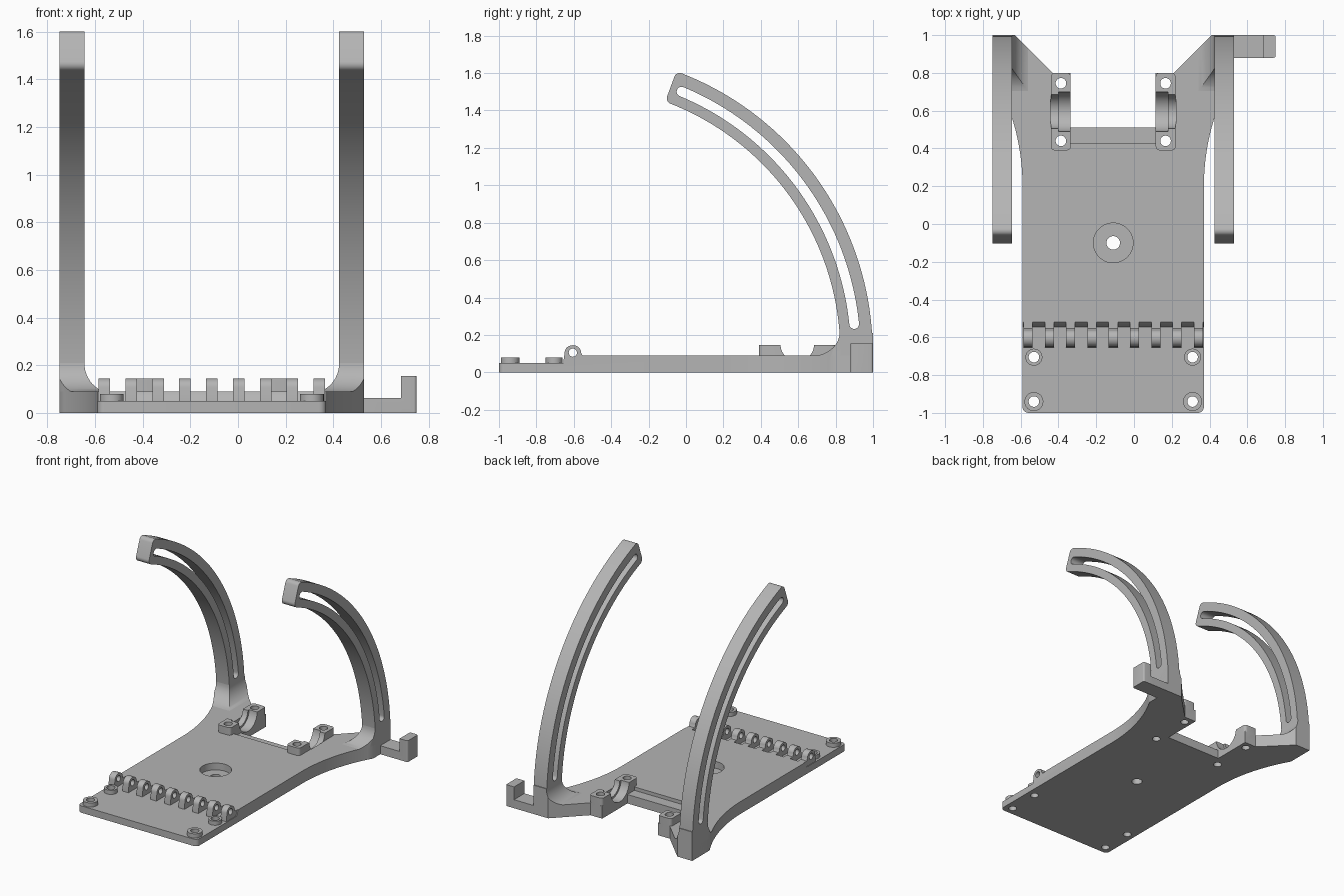
import bpy, bmesh
from math import sin, cos, pi, radians, sqrt

if "Cube" in bpy.data.objects:
    bpy.data.objects.remove(bpy.data.objects["Cube"])

C = -0.11                  # middle line of the bracket
PIN_Y, PIN_Z = -0.605, 0.105   # hinge axis, also the centre of the arms

grey = bpy.data.materials.new("plain_grey")
grey.use_nodes = True
colour = (0.46, 0.46, 0.46, 1)
grey.diffuse_color = colour
grey.node_tree.nodes["Principled BSDF"].inputs["Base Color"].default_value = colour


def prism(name, pts, axis, *spans):
    """Extrude a 2D profile along an axis over one or more spans."""
    place = {"x": lambda p, d: (d, p[0], p[1]),
             "y": lambda p, d: (p[0], d, p[1]),
             "z": lambda p, d: (p[0], p[1], d)}[axis]
    bm = bmesh.new()
    for lo, hi in spans:
        a = [bm.verts.new(place(p, lo)) for p in pts]
        b = [bm.verts.new(place(p, hi)) for p in pts]
        bm.faces.new(a)
        bm.faces.new(b[::-1])
        for i in range(len(pts)):
            j = (i + 1) % len(pts)
            bm.faces.new((a[i], b[i], b[j], a[j]))
    bmesh.ops.recalc_face_normals(bm, faces=bm.faces)
    me = bpy.data.meshes.new(name)
    bm.to_mesh(me)
    bm.free()
    me.materials.append(grey)
    ob = bpy.data.objects.new(name, me)
    bpy.context.collection.objects.link(ob)
    return ob


def combine(ob, other, operation="DIFFERENCE"):
    """Apply a boolean and discard the tool object."""
    mod = ob.modifiers.new("bool", "BOOLEAN")
    mod.operation, mod.object, mod.solver = operation, other, "EXACT"
    bpy.context.view_layer.objects.active = ob
    bpy.ops.object.modifier_apply(modifier=mod.name)
    bpy.data.objects.remove(other)


def steps(a, b, n):
    return [a + (b - a) * i / n for i in range(n + 1)]


def circle(u, v, r, n=32):
    return [(u + r * cos(2 * pi * i / n), v + r * sin(2 * pi * i / n)) for i in range(n)]


def rect(u0, u1, v0, v1, r=0):
    corners = [(u1, v1, 0, -1, -1), (u0, v1, 1, 1, -1), (u0, v0, 2, 1, 1), (u1, v0, 3, -1, 1)]
    if not r:
        return [c[:2] for c in corners]
    return [(u + su * r + r * cos(t), v + sv * r + r * sin(t))
            for u, v, q, su, sv in corners for t in steps(q * pi / 2, (q + 1) * pi / 2, 5)]


def polar(r, a):
    return (PIN_Y + r * cos(a), PIN_Z + r * sin(a))


def span(s, a, b):
    return tuple(sorted((C + s * a, C + s * b)))


# Outline of the base: straight sides, flared rear, notch for the rollers
flare = 1.2
half = [(0.45 + 0.03 * cos(t), -0.97 + 0.03 * sin(t)) for t in steps(-pi / 2, 0, 5)]
half += [(0.48 + d, 0.2 + sqrt(2 * flare * d - d * d))
         for d in (0.16 * t * t for t in steps(0, 1, 16))]
half += [(0.64, 1), (0.52, 1), (0.32, 0.8), (0.225, 0.8), (0.225, 0.51)]
outline = [(C + x, y) for x, y in half] + [(C - x, y) for x, y in reversed(half)]

base = prism("base_plate", outline, "z", (0, 0.09))
# Lowered front tray and lowered strip beside the notch
tray = [(-1.2, 0.05), (-0.545, 0.05), (-0.535, 0.075), (-0.515, 0.095), (-0.515, 0.2), (-1.2, 0.2)]
combine(base, prism("tray_cutter", tray, "x", (-1, 1)))
combine(base, prism("strip_cutter", rect(C - 0.225, C + 0.225, 0.43, 0.6), "z", (0.065, 0.2)))
# Centre screw seat
combine(base, prism("seat_cutter", circle(C, -0.1, 0.105, 48), "z", (0.04, 0.2)))
combine(base, prism("centre_hole", circle(C, -0.1, 0.036), "z", (-0.1, 0.2)))

for s, side in ((1, "left"), (-1, "right")):
    # Tray screw bosses
    for y, r in ((-0.705, 0.045), (-0.94, 0.05)):
        combine(base, prism("boss", circle(C + s * 0.42, y, r), "z", (0.03, 0.08)), "UNION")
        combine(base, prism("hole", circle(C + s * 0.42, y, 0.028), "z", (-0.1, 0.2)))

    # Roller saddle with stepped bore and two screw holes
    x0, x1 = span(s, 0.225, 0.33)
    combine(base, prism("saddle", rect(x0, x1, 0.39, 0.8, 0.02), "z", (0.04, 0.145)), "UNION")
    combine(base, prism("wide_bore", circle(0.595, 0.15, 0.105, 48), "x", span(s, 0.15, 0.29)))
    combine(base, prism("narrow_bore", circle(0.595, 0.15, 0.09, 48), "x", span(s, 0.28, 0.332)))
    for y in (0.44, 0.745):
        combine(base, prism("hole", circle(C + s * 0.277, y, 0.028), "z", (-0.1, 0.3)))

    # Curved arm with rounded tip
    ro, ri, tip, rr = 1.603, 1.43, radians(69.8), 0.03
    prof = [(0.998, 0)] + [polar(ro, a) for a in steps(0, tip - rr / ro, 40)]
    prof += [polar(ro - rr + rr * cos(t), tip - rr / ro * (1 - sin(t)))
             for t in steps(0, pi / 2, 6)[1:]]
    prof += [polar(ri + rr - rr * sin(t), tip - rr / ri * (1 - cos(t)))
             for t in steps(0, pi / 2, 6)]
    prof += [polar(ri, a) for a in steps(tip - rr / ri, 0, 40)[1:]] + [(ri + PIN_Y, 0)]
    arm = prism(side + "_arm", prof, "x", span(s, 0.535, 0.64))

    # Long curved slot through the arm
    rs, w, a0, a1 = 1.512, 0.026, radians(5.8), radians(67.4)
    slot = [polar(rs + w, a) for a in steps(a0, a1, 40)]
    slot += [polar(rs + w * cos(t), a1 + w / rs * sin(t)) for t in steps(0, pi, 12)[1:-1]]
    slot += [polar(rs - w, a) for a in steps(a1, a0, 40)]
    slot += [polar(rs - w * cos(t), a0 - w / rs * sin(t)) for t in steps(0, pi, 12)[1:-1]]
    combine(arm, prism("slot_cutter", slot, "x", (-1, 1)))

    # Concave foot blending the arm into the base
    curve = [(sin(t), 0.21 - 0.125 * cos(t)) for t in steps(0, pi / 2, 12)]
    front = [(0.66, 0.05)] + [(0.66 + 0.161 * u, z) for u, z in curve] + [(1.1, 0.21), (1.1, 0.05)]
    inner = [(0.42, 0.05)] + [(0.42 + 0.115 * u, z) for u, z in curve] + [(0.7, 0.21), (0.7, 0.05)]
    foot = prism(side + "_arm_foot", front, "x", span(s, 0.38, 0.75))
    combine(foot, prism("inner_blend", [(C + s * x, z) for x, z in inner], "y", (0.5, 1.2)),
            "INTERSECT")
    combine(foot, prism("foot_outline", outline, "z", (0, 0.4)), "INTERSECT")

# Hinge knuckles with a shared pin hole
knuckle = [(-0.515, 0.04), (-0.515, 0.09), (-0.553, 0.09)]
knuckle += [(PIN_Y + 0.044 * cos(t), PIN_Z + 0.04 * sin(t)) for t in steps(0, pi, 16)]
knuckle += [(-0.655, 0.06), (-0.655, 0.04)]
spans = [(max(C + i * 0.1128 - 0.024, C - 0.478), min(C + i * 0.1128 + 0.024, C + 0.478))
         for i in range(-4, 5)]
hinge = prism("hinge_knuckles", knuckle, "x", *spans)
combine(hinge, prism("pin_hole", circle(PIN_Y, PIN_Z, 0.022, 24), "x", (-1, 1)))

# Side hook on the left foot
hook = [(0.52, 0), (0.75, 0), (0.75, 0.155), (0.685, 0.155), (0.685, 0.062), (0.52, 0.062)]
side_hook = prism("side_hook", hook, "y", (0.88, 1))
combine(side_hook, prism("hook_rounding", rect(0.4, 0.75, 0.88, 1, 0.012), "z", (-0.1, 0.3)),
        "INTERSECT")

# Smooth curved faces, keep hard edges
for ob in bpy.context.collection.objects:
    if ob.type == "MESH" and grey.name in ob.data.materials:
        bpy.ops.object.select_all(action="DESELECT")
        ob.select_set(True)
        bpy.context.view_layer.objects.active = ob
        bpy.ops.object.shade_smooth_by_angle(angle=radians(30))
